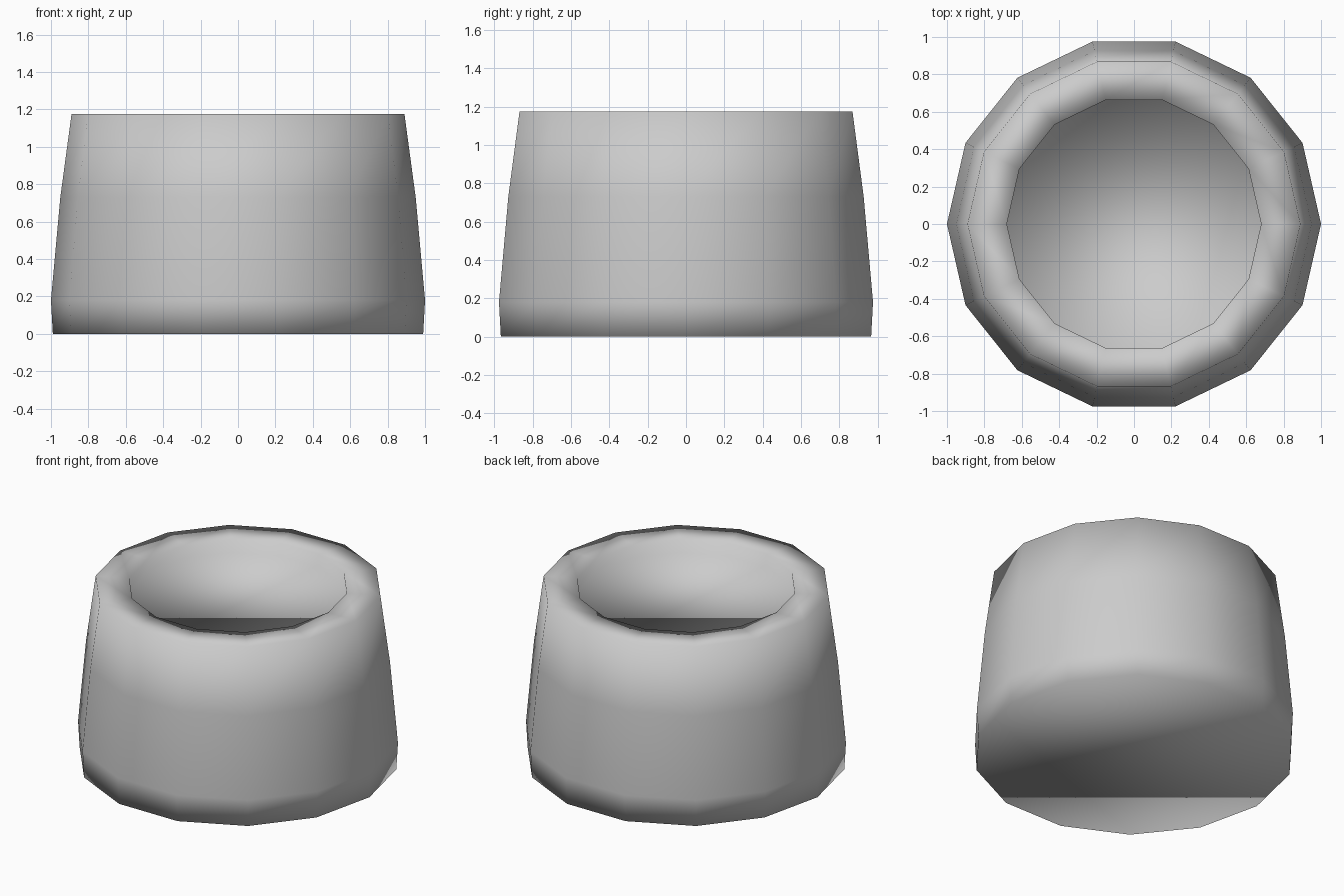
import bpy, bmesh
from math import cos, sin, tau

if "Cube" in bpy.data.objects:
    bpy.data.objects.remove(bpy.data.objects["Cube"])

SIDES = 14

# outer wall from the base up, flat rim, then the shallow recess (radius, height)
PROFILE = [(0.99, 0.0), (1.0, 0.18), (0.95, 0.73), (0.89, 1.175),
           (0.68, 1.175), (0.68, 1.085)]


def lathe(name, profile, sides):
    """Closed solid of revolution with one n-gon cap at each end."""
    bm = bmesh.new()
    rings = [[bm.verts.new((r * cos(tau * i / sides), r * sin(tau * i / sides), z))
              for i in range(sides)] for r, z in profile]
    for low, high in zip(rings, rings[1:]):
        for i in range(sides):
            j = (i + 1) % sides
            bm.faces.new((low[i], low[j], high[j], high[i]))
    bm.faces.new(rings[0][::-1])   # base
    bm.faces.new(rings[-1])        # recess floor
    for face in bm.faces:
        face.smooth = True
    mesh = bpy.data.meshes.new(name)
    bm.to_mesh(mesh)
    bm.free()
    obj = bpy.data.objects.new(name, mesh)
    bpy.context.collection.objects.link(obj)
    return obj


# tapered body with a recessed top
lathe("tapered_pot", PROFILE, SIDES)
